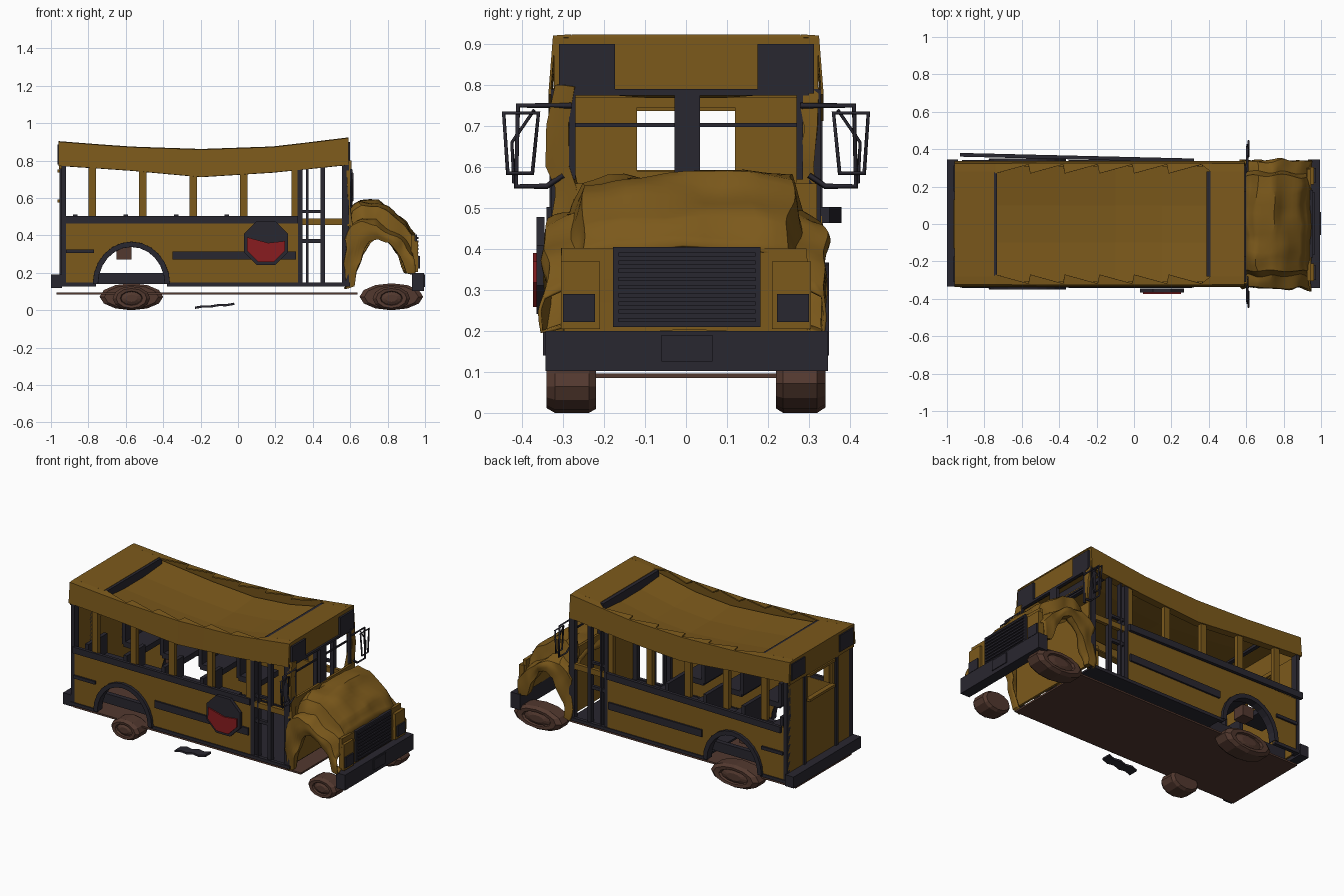
import bpy, bmesh, math
from mathutils import Vector, noise

if "Cube" in bpy.data.objects:
    bpy.data.objects.remove(bpy.data.objects["Cube"])

def material(name, c):
    m = bpy.data.materials.new(name)
    m.diffuse_color = (*c, 1)
    m.use_nodes = True
    m.node_tree.nodes["Principled BSDF"].inputs["Base Color"].default_value = m.diffuse_color
    return m

YEL = material("ochre", (.2, .1, .011))
DARK = material("charcoal", (.022, .02, .029))
RUST = material("rust", (.085, .04, .028))
RED = material("red", (.25, .012, .014))

def make(name, verts, faces, mat, thick=0):
    me = bpy.data.meshes.new(name)
    me.from_pydata(verts, [], faces)
    bm = bmesh.new()
    bm.from_mesh(me)
    bmesh.ops.recalc_face_normals(bm, faces=bm.faces)
    bm.to_mesh(me)
    bm.free()
    me.materials.append(mat)
    o = bpy.data.objects.new(name, me)
    bpy.context.collection.objects.link(o)
    if thick:
        s = o.modifiers.new("thickness", 'SOLIDIFY')
        s.thickness = thick
        s.offset = 0
    return o

BOXF = [(0, 1, 3, 2), (4, 6, 7, 5), (0, 4, 5, 1), (2, 3, 7, 6), (0, 2, 6, 4), (1, 5, 7, 3)]

def box(name, x0, x1, y0, y1, z0, z1, mat):
    return make(name, [(x, y, z) for x in (x0, x1) for y in (y0, y1) for z in (z0, z1)], BOXF, mat)

def prism(name, pts, y0, y1, mat):
    n = len(pts)
    v = [(x, y, z) for y in (y0, y1) for x, z in pts]
    f = [tuple(range(n)), tuple(range(n, 2 * n))]
    f += [(i, (i + 1) % n, n + (i + 1) % n, n + i) for i in range(n)]
    return make(name, v, f, mat)

def grid(name, rows, mat, thick=0):
    w = len(rows[0])
    v = [p for r in rows for p in r]
    f = [(i * w + j, i * w + j + 1, (i + 1) * w + j + 1, (i + 1) * w + j)
         for i in range(len(rows) - 1) for j in range(w - 1)]
    return make(name, v, f, mat, thick)

def tube(name, pts, mat, r=.007, closed=False):
    c = bpy.data.curves.new(name, 'CURVE')
    c.dimensions = '3D'
    c.bevel_depth, c.bevel_resolution, c.use_fill_caps = r, 0, True
    s = c.splines.new('POLY')
    s.points.add(len(pts) - 1)
    for p, q in zip(s.points, pts):
        p.co = (*q, 1)
    s.use_cyclic_u = closed
    c.materials.append(mat)
    bpy.context.collection.objects.link(bpy.data.objects.new(name, c))

def crumple(o, amp, freq, cuts=1):
    bm = bmesh.new()
    bm.from_mesh(o.data)
    bmesh.ops.subdivide_edges(bm, edges=bm.edges[:], cuts=cuts, use_grid_fill=True)
    for v in bm.verts:
        v.co += noise.noise_vector(v.co * freq) * amp
    bm.to_mesh(o.data)
    bm.free()
    bpy.ops.object.select_all(action='DESELECT')
    o.select_set(True)
    bpy.context.view_layer.objects.active = o
    bpy.ops.object.shade_smooth_by_angle(angle=math.radians(35))

def lerp(t, x):
    for (a, p), (b, q) in zip(t, t[1:]):
        if x <= b:
            return p + (q - p) * max(0, x - a) / (b - a)
    return t[-1][1]

# Sagging roof: side fascias with torn inner edge, end plates, caved-in panel
TOP = [(-.96, .90), (-.6, .872), (-.2, .858), (.2, .872), (.59, .92)]
BOT = [(-.96, .775), (-.6, .752), (-.2, .715), (.2, .74), (.59, .78)]
PAN = [(-.76, .825), (-.4, .785), (-.1, .765), (.15, .785), (.42, .84)]
teeth = [(-.96, .28), (-.75, .28)]
for i in range(6):
    x = -.74 + i * .185
    teeth += [(x, .27), (x + .175, .318)]
teeth += [(.41, .28), (.59, .28)]
for s in (-1, 1):
    grid("roof_side", [[(x, s * y, lerp(TOP, x)), (x, s * .322, lerp(TOP, x) - .002),
                        (x, s * .333, lerp(BOT, x)), (x, s * .29, lerp(BOT, x))] for x, y in teeth], YEL, .008)
for a, b in ((-.96, -.75), (.41, .59)):
    grid("roof_end", [[(x, y, lerp(TOP, x)) for y in (-.28, .28)] for x in (a, (a + b) / 2, b)], YEL, .008)
grid("caved_roof_panel", [[(x, y, lerp(PAN, x) + abs(y) * .08) for y in (-.31, -.1, .1, .31)]
                          for x in (-.76, -.4, -.1, .15, .42)], YEL, .008)
for x in (-.745, .4):
    box("roof_opening_rim", x - .012, x + .012, -.28, .28, lerp(PAN, x) - .01, lerp(TOP, x) + .002, DARK)
box("front_fascia", .57, .588, -.322, .322, .78, .918, YEL)
box("rear_fascia", -.958, -.94, -.322, .322, .755, .898, YEL)
for y in (-.31, .175):
    box("front_warning_panel", .585, .6, y, y + .137, .78, .9, DARK)
    box("rear_warning_panel", -.966, -.95, y, y + .137, .78, .885, DARK)

# Body sides
arc = [(-.57 - .19 * math.cos(math.pi * i / 12), .14 + .215 * math.sin(math.pi * i / 12)) for i in range(13)]
side = [(-.94, .14)] + arc + [(.32, .14), (.32, .48), (-.94, .48)]
for s in (-1, 1):
    def sbox(name, x0, x1, a, b, z0, z1, mat):
        return box(name, x0, x1, min(s * a, s * b), max(s * a, s * b), z0, z1, mat)
    prism("side_panel", side, s * .318, s * .332, YEL)
    rim = []
    for i in range(13):
        c, n = math.cos(math.pi * i / 12), math.sin(math.pi * i / 12)
        rim.append([(-.57 - r * c, s * y, .14 + (r + .02) * n) for r, y in ((.18, .30), (.18, .348), (.205, .348), (.205, .325))])
    grid("wheel_arch_rim", rim, DARK, .004)
    # Sill band, bent outward on the left
    rear, front = (.38, .35) if s > 0 else (.34, .34)
    v = [(x, s * (ys - d), z) for x, ys in ((-.93, rear), (.32, front)) for d in (.02, 0) for z in (.463, .503)]
    make("window_sill_band", v, BOXF, DARK)
    sbox("rub_rail", -.35, .31, .328, .343, .27, .315, DARK)
    sbox("rear_rub_rail", -.92, -.77, .328, .343, .305, .325, DARK)
    for a, b in ((-.95, -.76), (-.38, .6)):
        sbox("skirt_trim", a, b, .315, .338, .128, .148, DARK)
    sbox("chassis_beam", -.94, -.3, .19, .22, .14, .2, DARK)
    for x in (-.78, -.51, -.24, .03, .305):
        sbox("window_pillar", x - .02, x + .02, .3, .328, .49, lerp(BOT, x) + .03, YEL)
    sbox("rear_corner_post", -.945, -.92, .29, .333, .13, .79, DARK)
    # Door frame and windscreen corner
    for x, w in ((.332, .014), (.37, .006), (.452, .012), (.575, .018)):
        sbox("door_post", x - w, x + w, .3, .33, .14, .79, DARK)
    sbox("door_cross_bar", .33, .46, .305, .325, .36, .38, DARK)
    sbox("door_yellow_rail", .33, .58, .305, .328, .455, .49, YEL)
    sbox("door_upper_bar", .33, .46, .305, .325, .52, .535, DARK)
    o = sbox("windscreen_corner", .575, .6, .28, .325, .45, .79, YEL)
    crumple(o, .035, 7, 3)
    # Mirrors
    tube("mirror_arm", [(.605, s * y, z) for y, z in ((.28, .75), (.41, .75), (.415, .553), (.34, .553), (.3, .58))], DARK)
    tube("mirror_frame", [(.612, s * y, z) for y, z in ((.36, .732), (.445, .732), (.435, .585), (.375, .585))], DARK, .006, True)
    tube("mirror_stay", [(.605, s * y, z) for y, z in ((.37, .74), (.425, .66), (.42, .56))], DARK, .004)
    # Headlights
    sbox("headlight_housing", .93, .963, .21, .305, .205, .37, YEL)
    sbox("headlight", .95, .972, .222, .3, .222, .29, DARK)
    # Squashed wheels, smaller on the right side
    rx, rz = (.17, .072) if s > 0 else (.1, .064)
    for cx in (-.57, .82):
        prof = [(.22, 0), (.22, .85), (.237, 1), (.32, 1), (.34, .82), (.338, .6), (.325, .55), (.335, .3), (.335, 0)]
        grid("wheel", [[(cx + rx * r * math.cos(a), s * y, rz + rz * r * math.sin(a)) for y, r in prof]
                       for a in [math.tau * i / 12 for i in range(13)]], RUST)

# Rear wall with door window
for y0, y1, z0, z1 in ((-.32, .32, .14, .59), (-.32, -.12, .59, .77), (.12, .32, .59, .77), (-.12, .12, .745, .77)):
    box("rear_wall", -.945, -.93, y0, y1, z0, z1, YEL)
for y in (-.16, .16):
    box("rear_door_edge", -.955, -.93, y - .012, y + .012, .18, .77, DARK)
for z in (.585, .745):
    box("rear_window_ledge", -.965, -.94, -.13, .13, z - .008, z + .008, YEL)

# Underside, firewall, seats
box("floor_plate", -.97, .64, -.28, .28, .085, .096, RUST)
box("cabin_floor", -.36, .58, -.31, .31, .132, .144, DARK)
box("spare_block", -.65, -.57, .2, .28, .27, .34, RUST)
box("firewall", .585, .6, -.32, .32, .15, .56, YEL)
for x in (-.87, -.6, -.33, -.06):
    for y in (-.28, .09):
        box("seat_back", x - .012, x + .012, y, y + .19, .37, .513, DARK)
        box("seat_cushion", x, x + .15, y, y + .19, .355, .39, DARK)

# Windscreen frame
box("windscreen_post", .58, .6, -.028, .034, .56, .79, DARK)
box("windscreen_top_bar", .58, .6, -.3, .3, .775, .79, DARK)
box("hand_rail", .565, .573, -.28, .28, .698, .708, DARK)
for y in (-.285, .27):
    box("windscreen_edge", .585, .602, y, y + .015, .57, .79, DARK)

# Crumpled bonnet and fenders in one shell
HOOD = [(.575, .49), (.61, .545), (.66, .58), (.74, .575), (.82, .525), (.9, .46), (.945, .4)]
ARCH = [(.575, .13), (.615, .14), (.628, .2), (.66, .3), (.7, .365), (.74, .39), (.8, .37), (.86, .29), (.89, .205), (.945, .2)]
rows = []
for x, za in ARCH:
    zt = lerp(HOOD, x)
    zf = max(zt - .12, za + .03)
    half = [(.15, zt), (.25, zt - .012), (.275, max(zt - .09, zf)), (.335, zf), (.34, (zf + za) / 2), (.335, za), (.29, za + .005)]
    rows.append([(x, -y, z) for y, z in reversed(half)] + [(x, 0, zt)] + [(x, y, z) for y, z in half])
crumple(grid("bonnet_and_fenders", rows, YEL, .008), .024, 9, 2)
crumple(box("nose_panel", .925, .945, -.3, .3, .2, .4, YEL), .008, 8, 3)

# Grille, bumpers, plate
box("grille", .94, .957, -.178, .182, .21, .405, DARK)
for i in range(9):
    box("grille_slat", .95, .965, -.165, .17, .222 + i * .02, .232 + i * .02, DARK)
box("front_bumper", .93, .995, -.343, .346, .102, .2, DARK)
box("front_plate", .99, 1, -.06, .065, .125, .19, DARK)
box("rear_bumper", -1, -.94, -.335, .345, .118, .19, DARK)

# Stop arm octagon, two tone
def octagon(name, r, y0, y1, mat, clip):
    pts = [(.15 + r * math.cos(math.tau * (i + .5) / 8), .36 + r * math.sin(math.tau * (i + .5) / 8)) for i in range(8)]
    if clip:
        pts = [p for p in pts if p[1] < .36] + [(.15 + r * .92, .37), (.15 + r * .1, .36), (.15 - r * .92, .39)]
    prism(name, pts, y0, y1, mat)
octagon("stop_arm_back", .128, -.365, -.345, DARK, False)
octagon("stop_arm_face", .11, -.374, -.36, RED, True)

# Fallen strip of trim on the ground
grid("fallen_trim", [[(-.23 + i * .042, y + .008 * (i % 2), .013 + i * .0035 + .004 * (i % 2)) for y in (-.31, -.25)]
                     for i in range(6)], DARK, .012)
